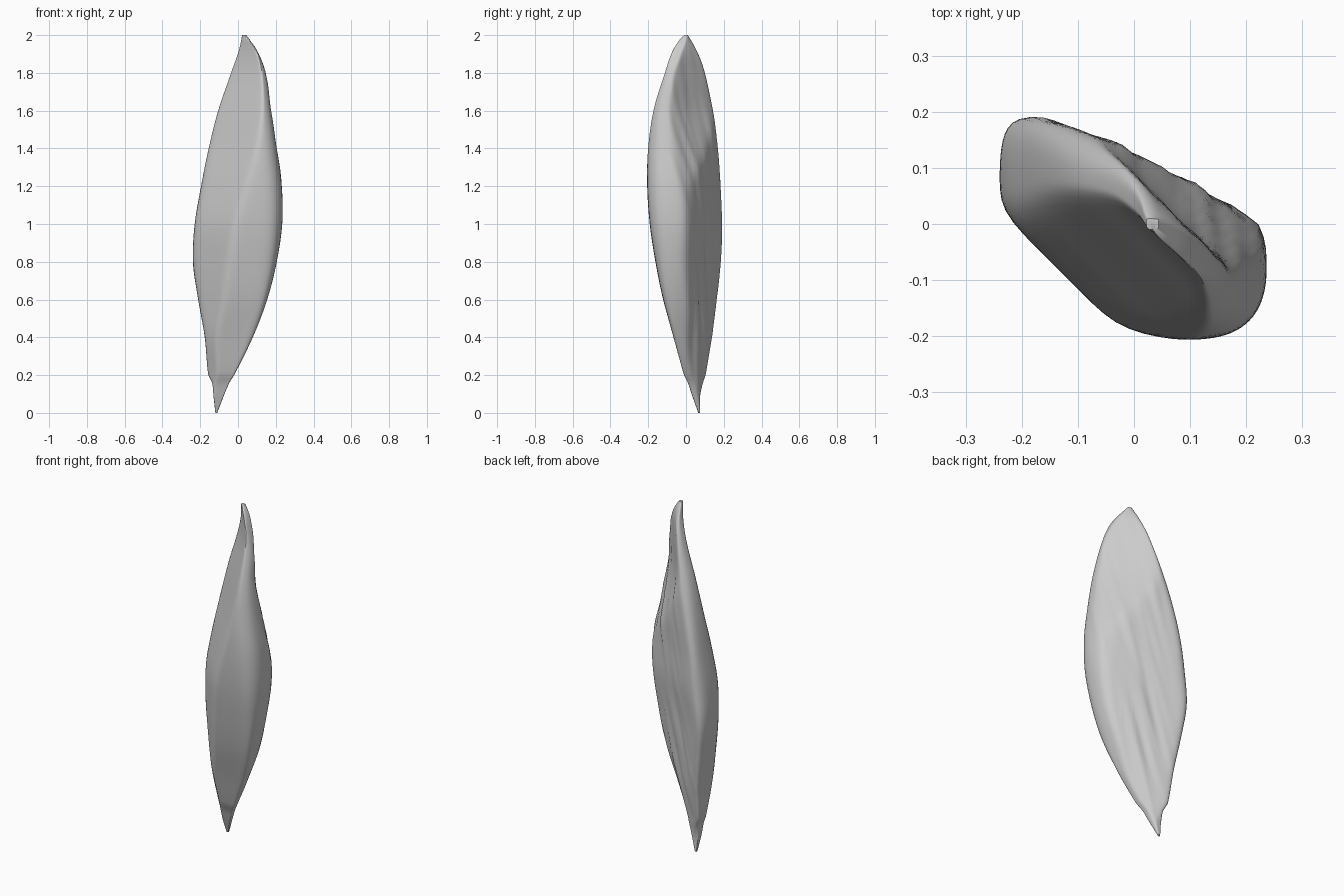
import bpy, bmesh, math
from mathutils import Vector, noise

if "Cube" in bpy.data.objects:
    bpy.data.objects.remove(bpy.data.objects["Cube"])

# Sections: z, then extents along x, y, and the diagonals u=(x-y)/r2, v=(x+y)/r2
ROWS = [
    (0.00, -.120, -.110, .065, .075, -.138, -.126, -.040, -.025),
    (0.09, -.130, -.075, .033, .075, -.144, -.075, -.065, -.012),
    (0.16, -.137, -.045, .010, .092, -.158, -.025, -.078, .000),
    (0.20, -.157, -.020, -.010, .107, -.184, .020, -.086, .006),
    (0.40, -.176, .080, -.065, .145, -.222, .120, -.126, .053),
    (0.60, -.211, .156, -.121, .173, -.262, .191, -.142, .108),
    (0.80, -.239, .207, -.162, .196, -.292, .238, -.151, .142),
    (1.00, -.230, .235, -.192, .203, -.278, .267, -.150, .163),
    (1.20, -.196, .234, -.206, .195, -.258, .271, -.119, .148),
    (1.40, -.156, .207, -.204, .180, -.214, .253, -.077, .105),
    (1.60, -.106, .177, -.184, .154, -.156, .224, -.036, .069),
    (1.80, -.037, .148, -.144, .109, -.088, .170, .006, .064),
    (1.92, .005, .100, -.097, .058, -.038, .120, .016, .059),
    (2.00, .022, .044, -.010, .010, .010, .036, .012, .038),
]
R = math.sqrt(0.5)
AXES = [Vector((1, 0)), Vector((0, 1)), Vector((R, -R)), Vector((R, R))]
BACK = Vector((.43, .90)).normalized()      # normal of the flat back face
RINGS, SIDES = 90, 80


def slope(i, k):
    a, b = ROWS[max(i - 1, 0)], ROWS[min(i + 1, len(ROWS) - 1)]
    return (b[k] - a[k]) / (b[0] - a[0])


def extents(z):
    """Smoothly interpolated extents at height z."""
    i = max(j for j in range(len(ROWS) - 1) if ROWS[j][0] <= z + 1e-9)
    a, b = ROWS[i], ROWS[i + 1]
    d = b[0] - a[0]
    t = (z - a[0]) / d
    return [(2*t**3 - 3*t*t + 1) * a[k] + (3*t*t - 2*t**3) * b[k]
            + d * ((t**3 - 2*t*t + t) * slope(i, k) + (t**3 - t*t) * slope(i + 1, k))
            for k in range(1, 9)]


def section(z):
    """Rounded outline touching all extents, with a flattened back side."""
    e = extents(z)
    cu, cv = (e[4] + e[5]) / 2, (e[6] + e[7]) / 2
    au, av = (e[5] - e[4]) / 2, (e[7] - e[6]) / 2
    c = AXES[2] * cu + AXES[3] * cv
    planes = []
    for k, n in enumerate(AXES):
        planes += [(-n, -e[2 * k]), (n, e[2 * k + 1])]
    # the back face joins the rear corner to the right-hand corner
    rear = Vector((e[3] + e[4] / R, e[3]))
    right = Vector((e[1], e[7] / R - e[1]))
    planes.append((BACK, max(BACK.dot(rear), BACK.dot(right)) + 0.006))
    pts = []
    for s in range(SIDES):
        t = 2 * math.pi * s / SIDES
        d = AXES[2] * (au * math.cos(t)) + AXES[3] * (av * math.sin(t))
        total = 0
        for n, lim in planes:
            h = max(lim - n.dot(c), 0.003)
            total += max(n.dot(d) / h, 0) ** 14
        r = total ** (-1 / 14)
        p = c + d * r
        # long slanted wrinkles pressed into the back face
        u = p.dot(AXES[2])
        w = noise.noise(Vector((24 * (u - 0.25 * z), 2 * z, 3)))
        p += BACK * (0.010 * max(math.sin(t), 0) * min(1, av / 0.1) * (w - 0.1))
        pts.append((p.x, p.y, z))
    return pts


# Leaf-shaped pod: lofted skin
bm = bmesh.new()
rings = [[bm.verts.new(p) for p in section(2 * i / RINGS)] for i in range(RINGS + 1)]
for a, b in zip(rings, rings[1:]):
    for s in range(SIDES):
        n = (s + 1) % SIDES
        bm.faces.new((a[s], a[n], b[n], b[s]))
bm.faces.new(rings[0])
bm.faces.new(rings[-1])
bmesh.ops.recalc_face_normals(bm, faces=bm.faces)
mesh = bpy.data.meshes.new("pod")
bm.to_mesh(mesh)
bm.free()
pod = bpy.data.objects.new("pod", mesh)
bpy.context.collection.objects.link(pod)
bpy.context.view_layer.objects.active = pod
pod.select_set(True)
bpy.ops.object.shade_smooth_by_angle(angle=math.radians(45))
